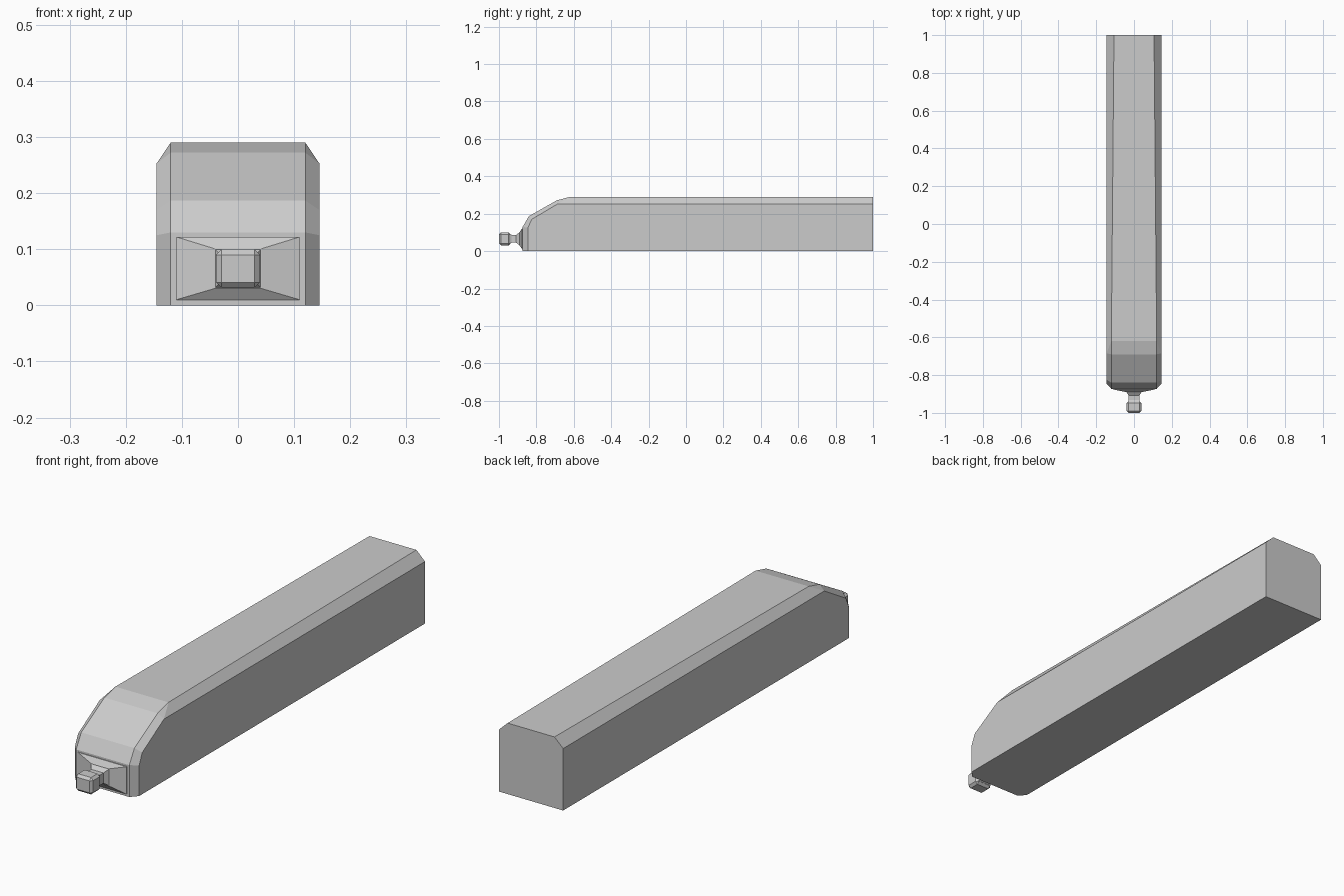
import bpy, bmesh

if "Cube" in bpy.data.objects:
    bpy.data.objects.remove(bpy.data.objects["Cube"])


def make_object(name, bm):
    bmesh.ops.remove_doubles(bm, verts=bm.verts, dist=0.0001)
    bmesh.ops.recalc_face_normals(bm, faces=bm.faces)
    mesh = bpy.data.meshes.new(name)
    bm.to_mesh(mesh)
    bm.free()
    obj = bpy.data.objects.new(name, mesh)
    bpy.context.collection.objects.link(obj)
    return obj


def carriage_body():
    # centre strip (x, y, z) and matching side strip, from rear to nose
    centre = [(0.106, 1, 0.29), (0.12, -0.62, 0.29), (0.12, -0.69, 0.272),
              (0.12, -0.84, 0.187), (0.12, -0.873, 0.13), (0.12, -0.873, 0)]
    side = [(0.145, 1, 0.253), (0.145, -0.685, 0.253), (0.145, -0.685, 0.253),
            (0.145, -0.825, 0.17), (0.145, -0.845, 0.125), (0.145, -0.845, 0)]
    bm = bmesh.new()
    cols = [[bm.verts.new((s * x, y, z)) for x, y, z in strip]
            for s, strip in ((-1, side), (-1, centre), (1, centre), (1, side))]
    for a, b in zip(cols, cols[1:]):
        for i in range(len(a) - 1):
            bm.faces.new((a[i], a[i + 1], b[i + 1], b[i]))
    # flat sides, rear wall and floor
    rear = [bm.verts.new((s * 0.145, 1, 0)) for s in (-1, 1)]
    bm.faces.new(cols[0] + [rear[0]])
    bm.faces.new(cols[3] + [rear[1]])
    bm.faces.new([c[0] for c in cols] + [rear[1], rear[0]])
    bm.faces.new([c[-1] for c in cols] + [rear[1], rear[0]])
    return make_object("carriage_body", bm)


def loft_boxes(name, sections):
    # each section: y, half width, bottom z, top z
    bm = bmesh.new()
    rings = [[bm.verts.new((x, y, z)) for x, z in
              ((-w, z0), (w, z0), (w, z1), (-w, z1))]
             for y, w, z0, z1 in sections]
    for a, b in zip(rings, rings[1:]):
        for i in range(4):
            j = (i + 1) % 4
            bm.faces.new((a[i], a[j], b[j], b[i]))
    bm.faces.new(rings[0])
    bm.faces.new(rings[-1])
    return make_object(name, bm)


carriage_body()

# nose panel that tapers into the coupler neck
loft_boxes("nose_panel", [(-0.86, 0.11, 0.01, 0.122), (-0.876, 0.11, 0.01, 0.122),
                          (-0.89, 0.042, 0.03, 0.101)])
loft_boxes("coupler_neck", [(-0.885, 0.042, 0.03, 0.101), (-0.891, 0.04, 0.032, 0.099),
                            (-0.908, 0.028, 0.045, 0.087), (-0.932, 0.028, 0.045, 0.087),
                            (-0.945, 0.034, 0.038, 0.094)])

# coupler head with chamfered edges
head = loft_boxes("coupler_head", [(-0.938, 0.039, 0.031, 0.1), (-1, 0.039, 0.031, 0.1)])
bevel = head.modifiers.new("chamfer", 'BEVEL')
bevel.width = 0.01
bevel.segments = 1
